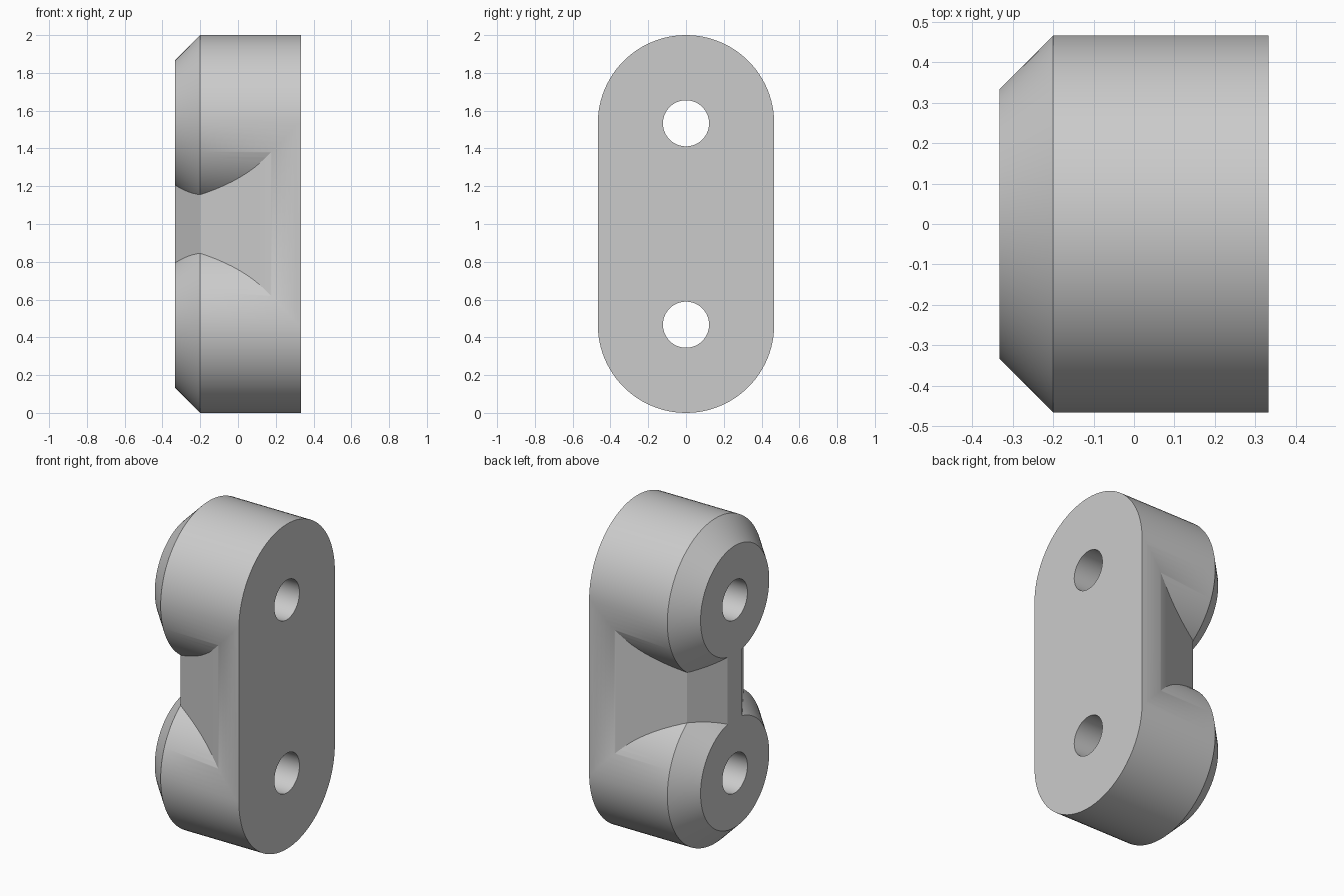
import bpy
import bmesh
import math
from mathutils import Vector

cube = bpy.data.objects.get("Cube")
if cube:
    bpy.data.objects.remove(cube, do_unlink=True)

RADIUS = 0.467
HALF = 0.333              # half depth along x
CHAMFER = 0.133
CENTRES = (RADIUS, 2 - RADIUS)
SIDES = 96

grey = bpy.data.materials.new("plain grey")
grey.use_nodes = True
COLOUR = (0.6, 0.6, 0.6, 1)
grey.diffuse_color = COLOUR
grey.node_tree.nodes["Principled BSDF"].inputs["Base Color"].default_value = COLOUR


def loft(name, rings):
    """Close a stack of equal point rings into a solid object."""
    bm = bmesh.new()
    loops = [[bm.verts.new(p) for p in ring] for ring in rings]
    n = len(loops[0])
    for a, b in zip(loops, loops[1:]):
        for i in range(n):
            j = (i + 1) % n
            bm.faces.new((a[i], a[j], b[j], b[i]))
    bm.faces.new(loops[0][::-1])
    bm.faces.new(loops[-1])
    bmesh.ops.recalc_face_normals(bm, faces=bm.faces)
    mesh = bpy.data.meshes.new(name)
    bm.to_mesh(mesh)
    bm.free()
    mesh.materials.append(grey)
    obj = bpy.data.objects.new(name, mesh)
    bpy.context.collection.objects.link(obj)
    return obj


def lathe(name, z, profile):
    """Round solid along x from (x, radius) pairs."""
    angles = [2 * math.pi * i / SIDES for i in range(SIDES)]
    return loft(name, [[(x, r * math.cos(a), z + r * math.sin(a)) for a in angles]
                       for x, r in profile])


def combine(target, tool, operation):
    mod = target.modifiers.new(operation.title(), "BOOLEAN")
    mod.operation = operation
    mod.solver = "EXACT"
    mod.object = tool
    bpy.context.view_layer.objects.active = target
    bpy.ops.object.modifier_apply(modifier=mod.name)
    bpy.data.objects.remove(tool, do_unlink=True)


# Tapered web joining the bosses, blended into the flat back plate
start, corner, end = Vector((0.12, 0.419)), Vector((0.225, RADIUS)), Vector((0.32, RADIUS))
side = [Vector((-HALF, 0.07)), Vector((HALF - CHAMFER - 0.4, 0.274))]
for i in range(9):
    t = i / 8
    side.append(start * (1 - t) ** 2 + corner * 2 * t * (1 - t) + end * t * t)
side.append(Vector((HALF, RADIUS)))
outline = [(p.x, p.y) for p in side] + [(p.x, -p.y) for p in reversed(side)]
body = loft("link_body", [[(x, y, z) for x, y in outline] for z in CENTRES])

# Chamfered round bosses
for z in CENTRES:
    boss = lathe("boss", z, [(-HALF, RADIUS - CHAMFER), (CHAMFER - HALF, RADIUS), (HALF, RADIUS)])
    combine(body, boss, "UNION")

# Through holes
for z in CENTRES:
    combine(body, lathe("hole_cutter", z, [(-1, 0.122), (1, 0.122)]), "DIFFERENCE")

bpy.ops.object.select_all(action="DESELECT")
body.select_set(True)
bpy.context.view_layer.objects.active = body
bpy.ops.object.shade_smooth_by_angle(angle=math.radians(25))
